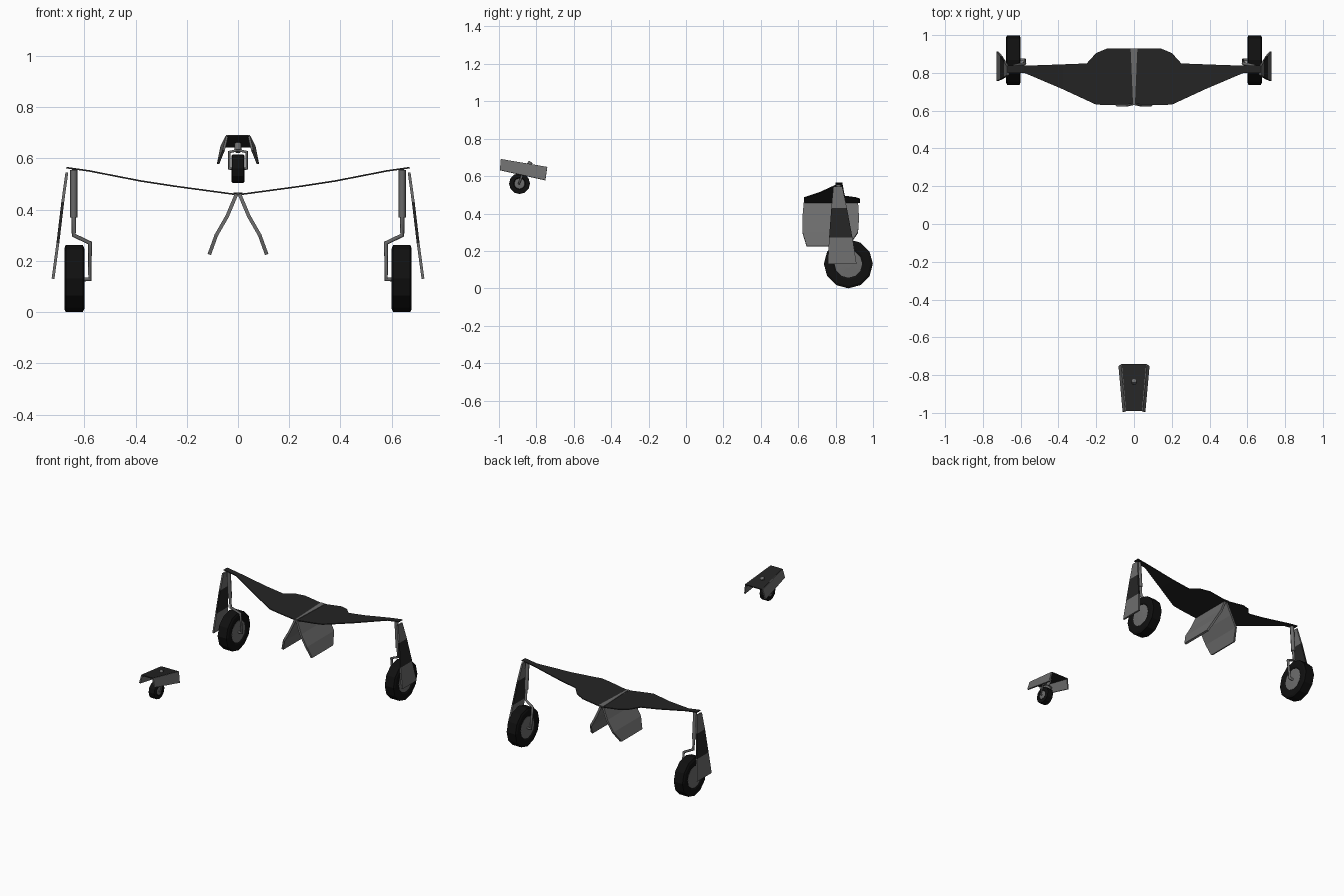
import bpy, bmesh, math
from mathutils import Vector

if "Cube" in bpy.data.objects:
    bpy.data.objects.remove(bpy.data.objects["Cube"])


def material(name, v):
    m = bpy.data.materials.new(name)
    m.diffuse_color = (v, v, v, 1)
    m.use_nodes = True
    m.node_tree.nodes["Principled BSDF"].inputs["Base Color"].default_value = m.diffuse_color
    return m


GREY = material("grey_metal", 0.15)
DARK = material("dark_panel", 0.018)
RUBBER = material("rubber", 0.005)


def finish(name, bm, mats):
    bmesh.ops.remove_doubles(bm, verts=bm.verts, dist=1e-5)
    bmesh.ops.recalc_face_normals(bm, faces=bm.faces)
    me = bpy.data.meshes.new(name)
    bm.to_mesh(me)
    bm.free()
    ob = bpy.data.objects.new(name, me)
    bpy.context.collection.objects.link(ob)
    for m in mats:
        me.materials.append(m)
    return ob


def sheet(name, rows, thick, mat, dark_rows=()):
    """Panel lofted through rows of points, then thickened."""
    bm = bmesh.new()
    vs = [[bm.verts.new(p) for p in r] for r in rows]
    for i in range(len(vs) - 1):
        for j in range(len(vs[0]) - 1):
            f = bm.faces.new((vs[i][j], vs[i][j + 1], vs[i + 1][j + 1], vs[i + 1][j]))
            f.material_index = int(i in dark_rows)
    ob = finish(name, bm, [mat, DARK])
    mod = ob.modifiers.new("thickness", "SOLIDIFY")
    mod.thickness = thick
    mod.offset = 0
    return ob


def lathe_x(name, centre, profile, mat, n=12):
    """Revolve (x, radius) profile around the x axis."""
    bm = bmesh.new()
    rings = [[bm.verts.new(Vector(centre) + Vector((x, r * math.cos(a), r * math.sin(a))))
              for a in (2 * math.pi * k / n for k in range(n))] for x, r in profile]
    for a, b in zip(rings, rings[1:]):
        for k in range(n):
            bm.faces.new((a[k], a[(k + 1) % n], b[(k + 1) % n], b[k]))
    bm.faces.new(rings[0])
    bm.faces.new(rings[-1])
    return finish(name, bm, [mat])


def rod(name, pts, r, mat=GREY):
    cu = bpy.data.curves.new(name, "CURVE")
    cu.dimensions = "3D"
    cu.bevel_depth = r
    cu.bevel_resolution = 1
    cu.use_fill_caps = True
    sp = cu.splines.new("POLY")
    sp.points.add(len(pts) - 1)
    for p, q in zip(sp.points, pts):
        p.co = (*q, 1)
    cu.materials.append(mat)
    ob = bpy.data.objects.new(name, cu)
    bpy.context.collection.objects.link(ob)


def wheel(name, c, r, w, hub):
    lathe_x(name + "_tyre", c, [(-w * .85, hub), (-w, hub * 1.15), (-w, r * .9), (-w * .85, r),
                                (w * .85, r), (w, r * .9), (w, hub * 1.15), (w * .85, hub)], RUBBER)
    lathe_x(name + "_hub", c, [(-w * .95, hub * .3), (-w * .88, hub), (w * .88, hub),
                               (w * .95, hub * .3)], GREY)


# Wing-shaped cross panel: x, front y, rear y, z
SECTIONS = [(0, .635, .93, .458), (.14, .63, .93, .477), (.2, .632, .905, .485),
            (.25, .655, .85, .492), (.38, .715, .845, .512), (.58, .8, .838, .551),
            (.67, .8, .838, .564)]
full = [(-x, a, b, z) for x, a, b, z in SECTIONS[:0:-1]] + SECTIONS
sheet("cross_panel", [[(x, a, z), (x, (a + b) / 2, z), (x, b, z)] for x, a, b, z in full], .006, DARK)
sheet("centre_seam", [[(-.005, .632, .463), (.005, .632, .463)],
                      [(-.018, .93, .464), (.018, .93, .464)]], .004, GREY)

for s, side in ((-1, "left"), (1, "right")):
    # Centre door hanging below the panel
    prof = [(.006, .46, .63, .92), (.042, .375, .622, .925), (.085, .3, .622, .92), (.112, .225, .645, .87)]
    sheet(side + "_centre_door", [[(s * x, a, z), (s * x, b, z)] for x, z, a, b in prof], .014, GREY)

    # Main wheel, leg and outer door
    wheel(side + "_main_wheel", (s * .639, .868, .131), .131, .039, .074)
    rod(side + "_leg_sleeve", [(s * .641, .815, .555), (s * .641, .828, .37)], .014)
    rod(side + "_leg_fork", [(s * .641, .828, .38), (s * .641, .836, .3), (s * .578, .85, .27),
                             (s * .578, .868, .128), (s * .62, .868, .128)], .009)
    leaf = [(.668, .545, .788, .835), (.684, .43, .777, .86), (.703, .27, .765, .89), (.722, .13, .758, .912)]
    sheet(side + "_outer_door", [[(s * x, a, z), (s * x, b, z)] for x, z, a, b in leaf], .011, GREY, (1,))

    # Tail wheel door and fork arm
    sheet(side + "_tail_door", [[(s * .042, -.99, .69), (s * .064, -.742, .648)],
                                [(s * .056, -.995, .632), (s * .078, -.752, .578)]], .009, GREY)
    rod(side + "_tail_fork", [(0, -.862, .632), (s * .034, -.868, .625), (s * .034, -.893, .56),
                              (0, -.893, .56)], .006)

# Tail assembly
sheet("tail_plate", [[(-.042, -.99, .688), (.042, -.99, .688)],
                     [(-.064, -.742, .646), (.064, -.742, .646)]], .007, DARK)
wheel("tail_wheel", (0, -.89, .56), .056, .025, .028)
rod("tail_post", [(0, -.83, .676), (0, -.862, .628)], .014)
